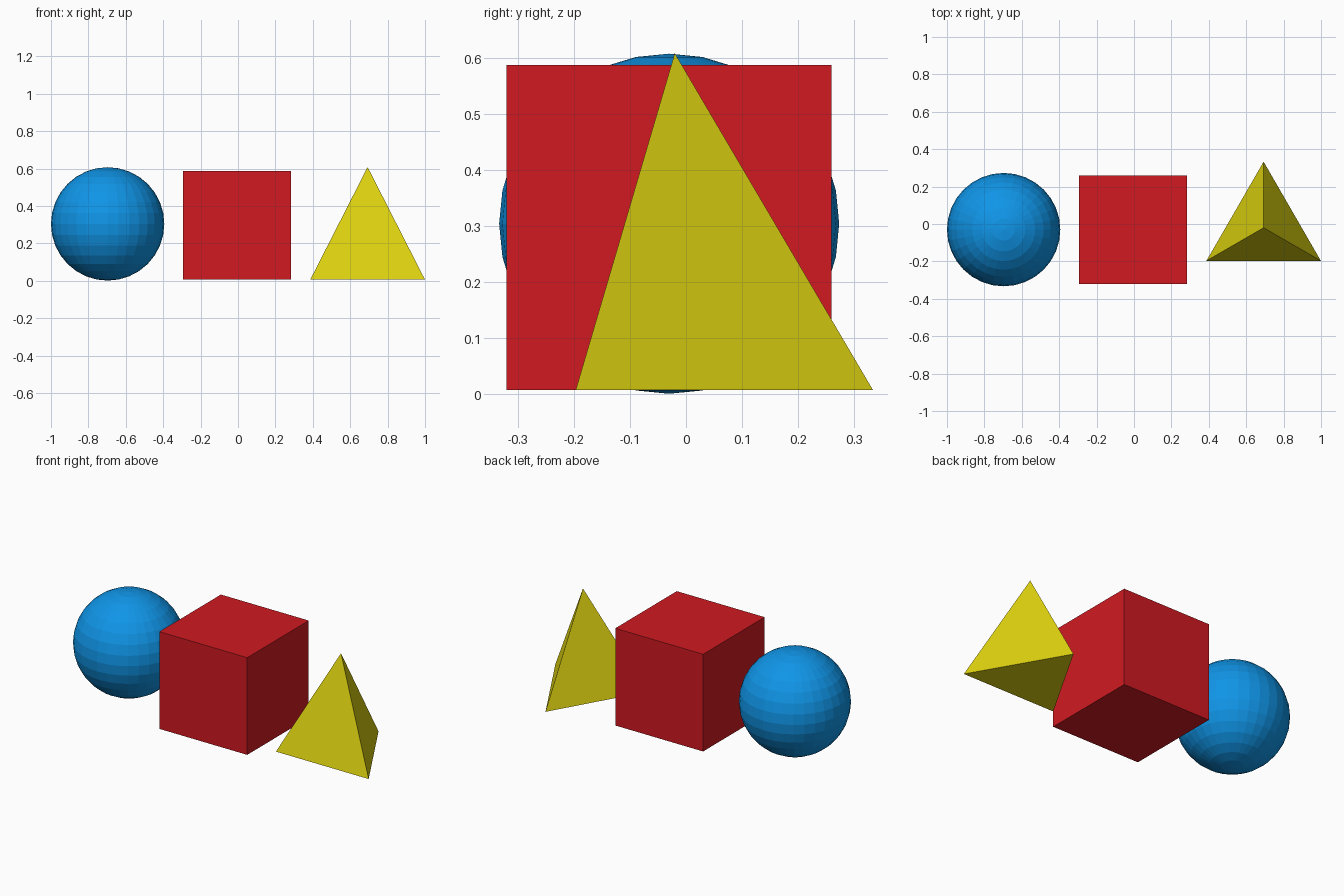
import bpy

if "Cube" in bpy.data.objects:
    bpy.data.objects.remove(bpy.data.objects["Cube"])


def finish(name, color):
    obj = bpy.context.object
    obj.name = name
    mat = bpy.data.materials.new(name + "_paint")
    mat.diffuse_color = (*color, 1)
    mat.use_nodes = True
    mat.node_tree.nodes["Principled BSDF"].inputs["Base Color"].default_value = mat.diffuse_color
    obj.data.materials.append(mat)


# Blue faceted ball
bpy.ops.mesh.primitive_uv_sphere_add(segments=32, ring_count=16, radius=0.303,
                                     location=(-0.697, -0.03, 0.304))
finish("ball", (0.005, 0.30, 0.80))

# Red cube
bpy.ops.mesh.primitive_cube_add(size=0.579, location=(-0.005, -0.03, 0.2975))
finish("cube", (0.63, 0.01, 0.015))

# Yellow three-sided pyramid, one corner pointing to the back
bpy.ops.mesh.primitive_cone_add(vertices=3, radius1=0.353, radius2=0, depth=0.6,
                                location=(0.693, -0.02, 0.308))
finish("pyramid", (0.73, 0.65, 0.005))
